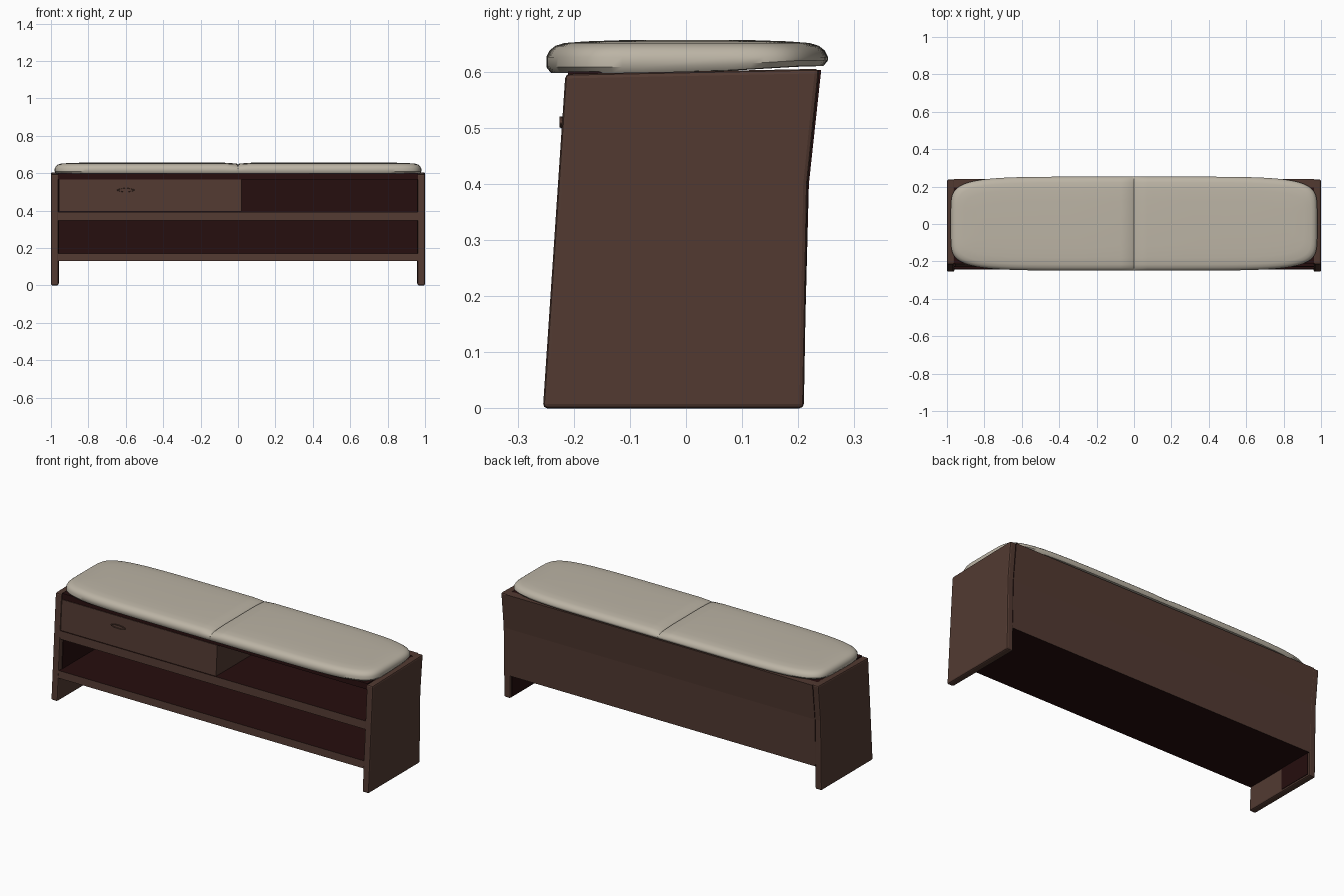
import bpy, bmesh, math

if "Cube" in bpy.data.objects:
    bpy.data.objects.remove(bpy.data.objects["Cube"])


def material(name, color):
    m = bpy.data.materials.new(name)
    m.diffuse_color = (*color, 1)
    m.use_nodes = True
    m.node_tree.nodes["Principled BSDF"].inputs["Base Color"].default_value = m.diffuse_color
    return m


BROWN = material("brown wood", (0.084, 0.042, 0.031))
DARK = material("dark red interior", (0.019, 0.0044, 0.0044))
CREAM = material("cream fabric", (0.50, 0.455, 0.375))


def finish(name, bm, mats, rule=None, bevel=0):
    bmesh.ops.recalc_face_normals(bm, faces=bm.faces)
    if rule:
        for f in bm.faces:
            f.material_index = rule(f)
    me = bpy.data.meshes.new(name)
    bm.to_mesh(me)
    bm.free()
    ob = bpy.data.objects.new(name, me)
    bpy.context.collection.objects.link(ob)
    for m in mats:
        me.materials.append(m)
    if bevel:
        b = ob.modifiers.new("bevel", 'BEVEL')
        b.width = bevel
        b.segments = 2
    return ob


def prism(name, x0, x1, profile, mats, rule=None, bevel=0):
    """Extrude a (y, z) profile from x0 to x1."""
    bm = bmesh.new()
    a, b = [[bm.verts.new((x, y, z)) for y, z in profile] for x in (x0, x1)]
    bm.faces.new(a)
    bm.faces.new(b)
    n = len(profile)
    for i in range(n):
        j = (i + 1) % n
        bm.faces.new((a[i], a[j], b[j], b[i]))
    return finish(name, bm, mats, rule, bevel)


def front(z):
    """Leaning front plane of the cabinet."""
    return -0.252 + 0.065 * z


def front_brown(f):
    return 0 if f.normal.y < -0.7 else 1


# side panels with dark inner lining
for s, side in ((-1, "left"), (1, "right")):
    prism(side + "_side_panel", s * 0.96, s * 1.0,
          [(-0.255, 0), (0.21, 0), (0.217, 0.4), (0.238, 0.605), (-0.215, 0.596)],
          [BROWN], bevel=0.008)
    prism(side + "_inner_lining", s * 0.957, s * 0.961,
          [(0.2, 0.01), (0.2, 0.58), (-0.19, 0.58), (-0.215, 0.15), (0, 0.13), (0, 0.01)],
          [DARK])

# back panel: brown outside, dark inside
prism("back_panel", -0.965, 0.965,
      [(0.195, 0.13), (0.212, 0.13), (0.219, 0.4), (0.241, 0.603), (0.195, 0.603)],
      [BROWN, DARK], lambda f: 0 if f.normal.y > 0.5 or f.normal.z > 0.5 else 1)

# shelves: brown front edge, dark surfaces
for name, z0, z1 in (("bottom_shelf", 0.13, 0.172), ("middle_shelf", 0.347, 0.393)):
    prism(name, -0.962, 0.962,
          [(front(z0), z0), (0.2, z0), (0.2, z1), (front(z1), z1)],
          [BROWN, DARK], front_brown)

# dark top deck under the cushion
prism("top_deck", -0.962, 0.962,
      [(-0.212, 0.567), (0.2, 0.567), (0.2, 0.6), (-0.21, 0.6)], [DARK])

# drawer and its pull
prism("drawer", -0.958, 0.02,
      [(front(0.396), 0.396), (0.2, 0.396), (0.2, 0.567), (front(0.567), 0.567)], [BROWN])
bpy.ops.mesh.primitive_torus_add(major_radius=0.042, minor_radius=0.005,
                                 major_segments=24, minor_segments=6,
                                 location=(-0.6, front(0.51) - 0.002, 0.51),
                                 rotation=(math.pi / 2, 0, 0))
pull = bpy.context.object
pull.name = "drawer_pull"
pull.scale = (1, 0.22, 1)
pull.data.materials.append(BROWN)

# cushion: stacked rounded outlines (inset, height)
bm = bmesh.new()
N = 96
rings = []
for d, z in ((0.045, 0.597), (0.008, 0.598), (0.0, 0.608), (0.0, 0.626), (0.006, 0.638),
             (0.016, 0.646), (0.032, 0.651), (0.07, 0.654), (0.13, 0.656)):
    ring = []
    for i in range(N):
        t = 2 * math.pi * (i + 0.5) / N
        c, s = math.cos(t), math.sin(t)
        x = (0.98 - d) * math.copysign(abs(c) ** (1 / 3), c)
        y = (0.251 - d) * math.copysign(abs(s) ** (1 / 3), s)
        if z < 0.62 and y > 0:          # underside lifts toward the back
            z_here = z + 0.012 * min(1, y / 0.2)
        else:
            z_here = z
        ring.append(bm.verts.new((x, y + 0.002, z_here)))
    rings.append(ring)
for a, b in zip(rings, rings[1:]):
    for i in range(N):
        j = (i + 1) % N
        bm.faces.new((a[i], a[j], b[j], b[i]))
bm.faces.new(rings[0])
bm.faces.new(rings[-1])

# seam crease across the middle
for x in (-0.07, -0.008, 0, 0.008, 0.07):
    bmesh.ops.bisect_plane(bm, geom=bm.verts[:] + bm.edges[:] + bm.faces[:],
                           plane_co=(x, 0, 0), plane_no=(1, 0, 0))
for v in bm.verts:
    if v.co.z > 0.63:
        if abs(v.co.x) < 0.001:
            v.co.z -= 0.011
        elif abs(v.co.x) < 0.01:
            v.co.z -= 0.004
cushion = finish("cushion", bm, [CREAM])
for ob in (cushion, pull):
    bpy.ops.object.select_all(action='DESELECT')
    ob.select_set(True)
    bpy.context.view_layer.objects.active = ob
    bpy.ops.object.shade_smooth_by_angle(angle=math.radians(40))
